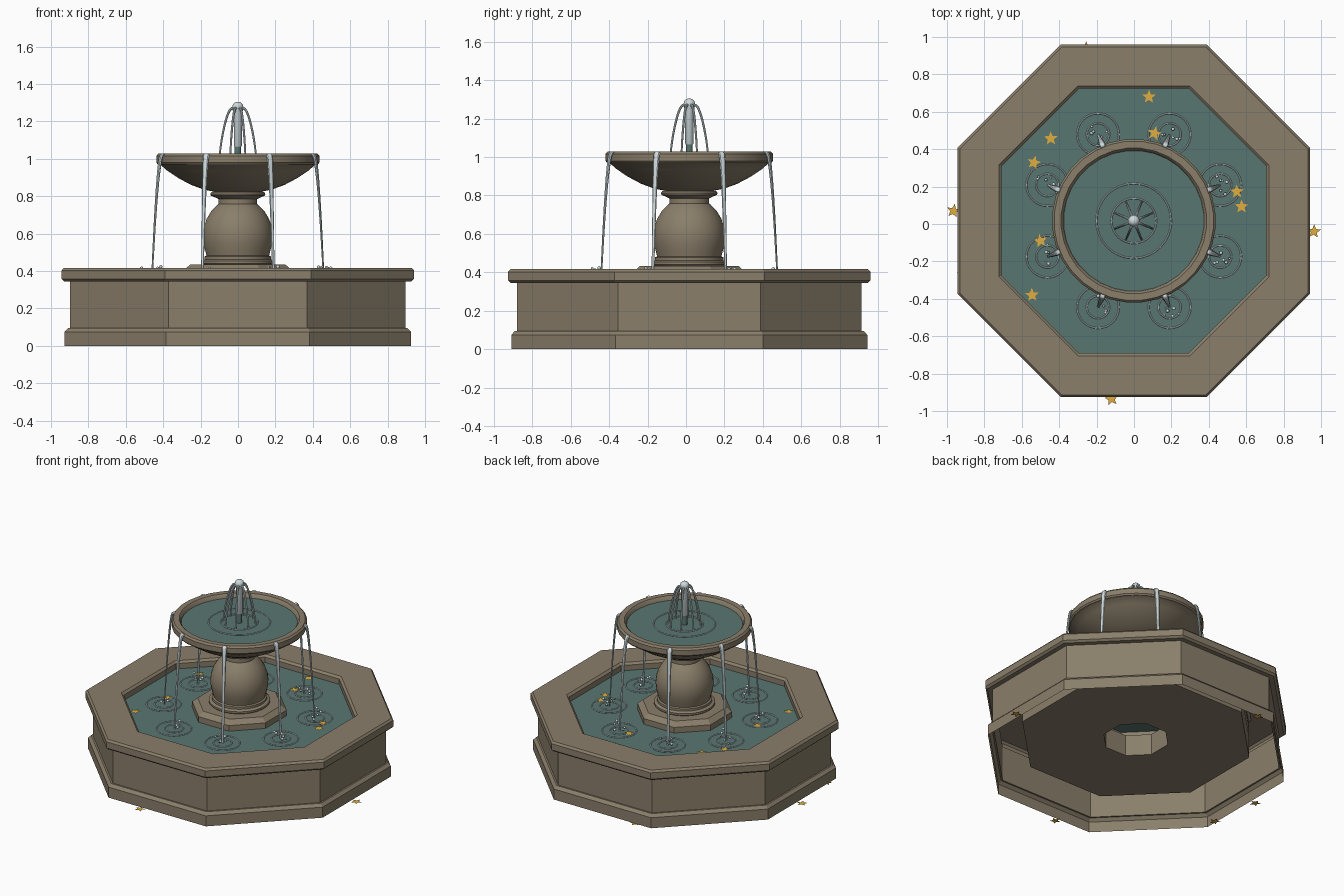
import bpy, bmesh, math, random
from mathutils import Vector

if "Cube" in bpy.data.objects:
    bpy.data.objects.remove(bpy.data.objects["Cube"])

random.seed(4)
CENTRE = Vector((-0.001, 0.017, 0))
WATER_Z, BOWL_WATER_Z = 0.365, 1.0


def material(name, rgb):
    m = bpy.data.materials.new(name)
    m.diffuse_color = (*rgb, 1)
    m.use_nodes = True
    m.node_tree.nodes["Principled BSDF"].inputs["Base Color"].default_value = m.diffuse_color
    return m


STONE = material("stone", (0.255, 0.21, 0.145))
WATER = material("pool_water", (0.098, 0.182, 0.165))
SPRAY = material("falling_water", (0.62, 0.70, 0.72))
GOLD = material("gold", (0.75, 0.42, 0.05))


def finish(name, bm, mat, smooth=True, at=CENTRE):
    bmesh.ops.remove_doubles(bm, verts=bm.verts, dist=1e-5)
    me = bpy.data.meshes.new(name)
    bm.to_mesh(me)
    bm.free()
    ob = bpy.data.objects.new(name, me)
    ob.location = at
    me.materials.append(mat)
    bpy.context.collection.objects.link(ob)
    if smooth:
        bpy.ops.object.select_all(action='DESELECT')
        ob.select_set(True)
        bpy.context.view_layer.objects.active = ob
        bpy.ops.object.shade_smooth_by_angle(angle=math.radians(35))
    return ob


def skin(bm, rings):
    """Join successive closed rings of points with quads."""
    rows = [[bm.verts.new(p) for p in ring] for ring in rings]
    n = len(rows[0])
    for a, b in zip(rows, rows[1:]):
        for i in range(n):
            j = (i + 1) % n
            bm.faces.new((a[i], a[j], b[j], b[i]))
    return rows


def lathe(name, profile, sides, mat, smooth=True):
    """Turn (radius, height) points; on octagons the radius is to the flats."""
    k = 1 / math.cos(math.pi / sides) if sides == 8 else 1
    bm = bmesh.new()
    angles = [(i + 0.5) * math.tau / sides for i in range(sides)]
    skin(bm, [[(r * k * math.cos(a), r * k * math.sin(a), z) for a in angles]
              for r, z in profile])
    bmesh.ops.dissolve_degenerate(bm, dist=1e-6, edges=bm.edges)
    return finish(name, bm, mat, smooth)


def smooth_path(points, steps):
    """Smooth path through (r, z, width) points by Catmull-Rom."""
    pts = [Vector(p) for p in points]
    pts = [2 * pts[0] - pts[1]] + pts + [2 * pts[-1] - pts[-2]]
    out = []
    for a, b, c, d in zip(pts, pts[1:], pts[2:], pts[3:]):
        for s in range(steps):
            t = s / steps
            out.append(0.5 * (2 * b + (c - a) * t + (2 * a - 5 * b + 4 * c - d) * t * t
                              + (3 * b - a - 3 * c + d) * t ** 3))
    return out + [pts[-2]]


def streams(name, path, flat, angles):
    """Radial jets following a path, wider sideways than thick."""
    bm = bmesh.new()
    line = smooth_path(path, 5)
    for ang in angles:
        out = Vector((math.cos(ang), math.sin(ang), 0))
        side = Vector((-out.y, out.x, 0))
        up = Vector((0, 0, 1))
        rings = []
        for i, p in enumerate(line):
            d = line[min(i + 1, len(line) - 1)] - line[max(i - 1, 0)]
            nrm = (up * d.x - out * d.y).normalized()
            mid = out * p.x + up * p.y
            rings.append([mid + side * p.z * math.cos(t) + nrm * p.z * flat * math.sin(t)
                          for t in (k * math.tau / 8 for k in range(8))])
        rows = skin(bm, rings)
        bm.faces.new(rows[0][::-1])
        bm.faces.new(rows[-1])
    bmesh.ops.recalc_face_normals(bm, faces=bm.faces)
    return finish(name, bm, SPRAY)


def ripples(name, centres, radii, z, tube):
    bm = bmesh.new()
    for c in centres:
        for r in radii:
            rings = []
            for k in range(7):
                t = -k * math.tau / 6
                rr, h = r + tube * math.cos(t), z + tube * math.sin(t)
                rings.append([(c.x + rr * math.cos(i * math.tau / 32),
                               c.y + rr * math.sin(i * math.tau / 32), h) for i in range(32)])
            skin(bm, rings)
    bmesh.ops.remove_doubles(bm, verts=bm.verts, dist=1e-5)
    bmesh.ops.recalc_face_normals(bm, faces=bm.faces)
    return finish(name, bm, SPRAY)


# Octagonal pool wall, hollow and open underneath
lathe("pool_wall", [(0.926, 0), (0.926, 0.075), (0.907, 0.095), (0.896, 0.095),
                    (0.896, 0.345), (0.928, 0.345), (0.942, 0.358), (0.942, 0.403),
                    (0.93, 0.417), (0.722, 0.417), (0.707, 0.403), (0.707, 0.14)],
      8, STONE, False)
lathe("pool_floor", [(0.2, 0.14), (0.71, 0.14), (0.71, 0.29), (0.2, 0.29), (0.2, 0.14)],
      8, STONE, False)
lathe("pool_water", [(0.709, WATER_Z), (0, WATER_Z)], 8, WATER, False)

# Pedestal: plinth and turned column
lathe("plinth", [(0.289, 0.29), (0.289, 0.405), (0.255, 0.434), (0, 0.434)], 8, STONE, False)
lathe("column", [(0.19, 0.433), (0.198, 0.44), (0.198, 0.453), (0.19, 0.46), (0.179, 0.462),
                 (0.179, 0.478), (0.168, 0.483), (0.175, 0.51), (0.185, 0.55), (0.188, 0.59),
                 (0.183, 0.635), (0.167, 0.68), (0.143, 0.72), (0.112, 0.752), (0.104, 0.758),
                 (0.104, 0.785), (0.125, 0.795), (0.145, 0.803), (0.148, 0.812),
                 (0.142, 0.822), (0.12, 0.826), (0.12, 0.85)], 32, STONE)

# Upper bowl
lathe("upper_bowl", [(0, 0.825), (0.13, 0.825), (0.18, 0.835), (0.25, 0.86), (0.32, 0.897),
                     (0.38, 0.937), (0.413, 0.966), (0.43, 0.97), (0.438, 0.98),
                     (0.438, 1.016), (0.427, 1.028), (0.39, 1.028), (0.38, 1.018),
                     (0.372, 0.98)], 32, STONE)
lathe("bowl_water", [(0.376, BOWL_WATER_Z), (0, BOWL_WATER_Z)], 32, WATER)

# Centre jet
lathe("nozzle", [(0.018, 0.99), (0.018, 1.075), (0, 1.075)], 12, WATER)
lathe("centre_jet", [(0.015, 1.06), (0.022, 1.07), (0.022, 1.24), (0.027, 1.255),
                     (0.031, 1.275), (0.027, 1.291), (0.016, 1.302), (0, 1.305)], 16, SPRAY)
spill = [(i + 0.5) * math.tau / 8 for i in range(8)]
streams("spray_arcs", [(0.01, 1.268, 0.008), (0.042, 1.265, 0.007), (0.068, 1.21, 0.0065),
                       (0.092, 1.11, 0.006), (0.108, 1.0, 0.005)], 1.0, spill)

# Eight streams spilling over the bowl rim
streams("spill_streams", [(0.425, 1.018, 0.012), (0.44, 1.019, 0.017), (0.451, 0.98, 0.016),
                          (0.465, 0.86, 0.013), (0.48, 0.66, 0.01), (0.497, 0.365, 0.007)],
        0.5, spill)

# Ripples and splash drops
landings = [Vector((0.5 * math.cos(a), 0.5 * math.sin(a), 0)) for a in spill]
ripples("pool_ripples", landings, (0.06, 0.112), WATER_Z + 0.002, 0.004)
ripples("bowl_ripples", [Vector()], (0.12, 0.2), BOWL_WATER_Z + 0.002, 0.004)
bm = bmesh.new()
for c in landings:
    for i in range(6):
        a, d = random.uniform(0, math.tau), random.uniform(0.02, 0.065)
        drop = bmesh.ops.create_icosphere(bm, subdivisions=2, radius=random.uniform(0.006, 0.01))
        pos = c + Vector((d * math.cos(a), d * math.sin(a), WATER_Z + random.uniform(0.01, 0.06)))
        bmesh.ops.translate(bm, verts=drop["verts"], vec=pos)
finish("splash_drops", bm, SPRAY)

# Flat gold stars on the pool water and on the ground
pool_stars = [(0.08, 0.68), (-0.445, 0.457), (0.11, 0.485), (-0.535, 0.328),
              (0.55, 0.173), (0.575, 0.093), (-0.5, -0.09), (-0.545, -0.38)]
ground_stars = [(-0.965, 0.07), (0.962, -0.04), (-0.12, -0.935), (-0.255, 0.938), (-0.915, -0.28)]
for name, spots, z in (("pool_stars", pool_stars, WATER_Z + 0.006),
                       ("ground_stars", ground_stars, 0.0)):
    bm = bmesh.new()
    for x, y in spots:
        turn = math.pi / 2 + random.uniform(-0.25, 0.25)
        rim = []
        for i in range(10):
            r = 0.038 if i % 2 == 0 else 0.017
            a = turn + i * math.tau / 10
            rim.append(bm.verts.new((x + r * math.cos(a), y + r * math.sin(a), z)))
        bm.faces.new(rim)
    finish(name, bm, GOLD, False, Vector((0, 0, 0)))
